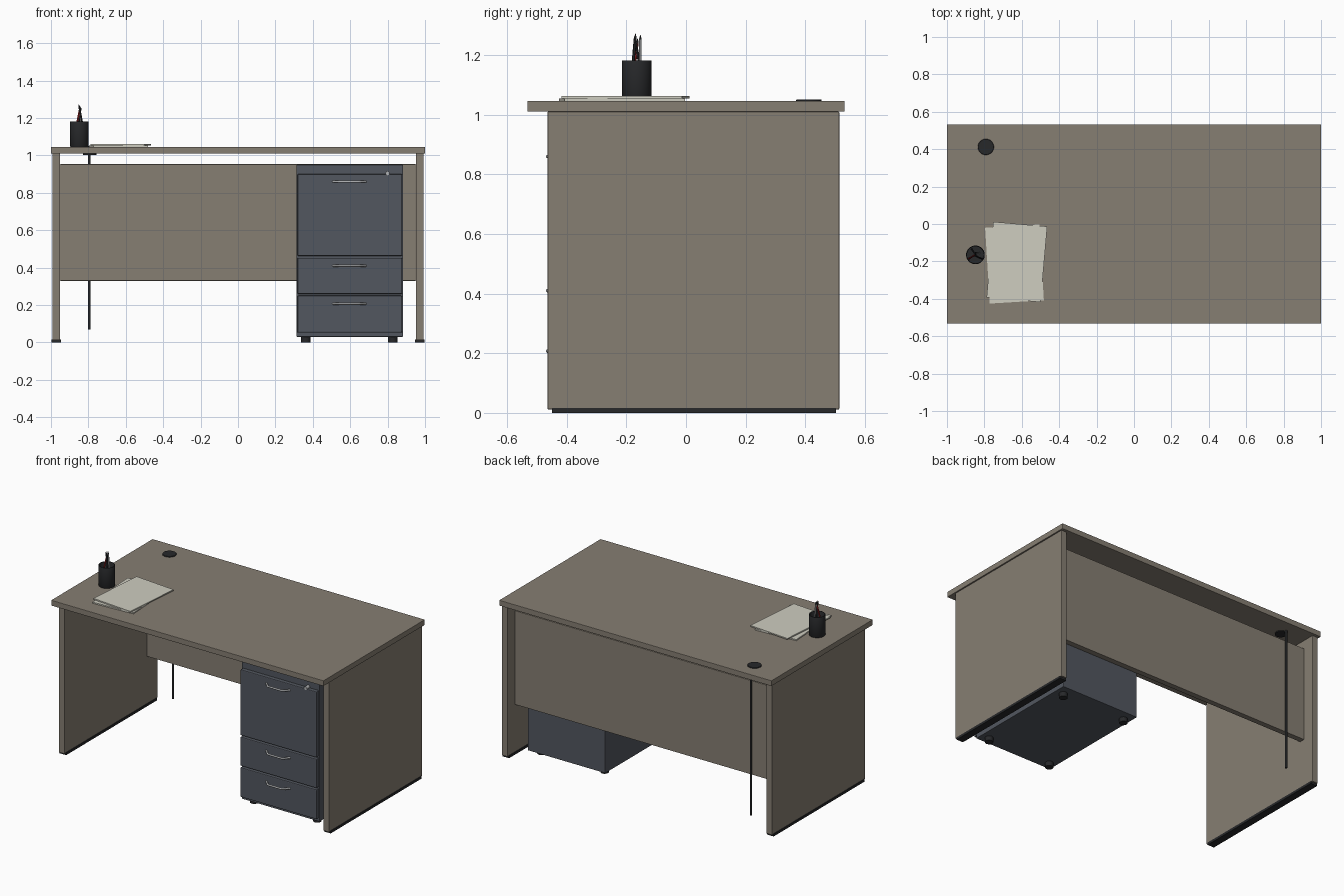
import bpy, bmesh
from math import radians
from mathutils import Vector

if "Cube" in bpy.data.objects:
    bpy.data.objects.remove(bpy.data.objects["Cube"])


def material(name, rgb):
    m = bpy.data.materials.new(name)
    m.diffuse_color = (*rgb, 1)
    m.use_nodes = True
    m.node_tree.nodes["Principled BSDF"].inputs["Base Color"].default_value = m.diffuse_color
    return m


WOOD = material("taupe_laminate", (0.24, 0.21, 0.17))
STEEL = material("slate_metal", (0.085, 0.095, 0.115))
BLACK = material("black_plastic", (0.02, 0.021, 0.023))
CHROME = material("brushed_metal", (0.45, 0.46, 0.47))
PAPER = material("paper_white", (0.62, 0.61, 0.53))
RED = material("pencil_red", (0.35, 0.02, 0.02))


def finish(bm, name, mat, smooth=False):
    bmesh.ops.recalc_face_normals(bm, faces=bm.faces)
    me = bpy.data.meshes.new(name)
    bm.to_mesh(me)
    bm.free()
    ob = bpy.data.objects.new(name, me)
    bpy.context.collection.objects.link(ob)
    me.materials.append(mat)
    if smooth:
        bpy.ops.object.select_all(action='DESELECT')
        ob.select_set(True)
        bpy.context.view_layer.objects.active = ob
        bpy.ops.object.shade_smooth_by_angle(angle=radians(35))
    return ob


def box(name, x, y, z, mat, bevel=0.0, turn=0.0):
    """Box from (min, max) ranges, optionally turned about its own z axis."""
    bm = bmesh.new()
    bmesh.ops.create_cube(bm, size=1)
    bmesh.ops.scale(bm, vec=(x[1] - x[0], y[1] - y[0], z[1] - z[0]), verts=bm.verts)
    ob = finish(bm, name, mat)
    ob.location = (sum(x) / 2, sum(y) / 2, sum(z) / 2)
    ob.rotation_euler.z = radians(turn)
    if bevel:
        b = ob.modifiers.new("edge", 'BEVEL')
        b.width, b.segments = bevel, 2
    return ob


def rod(name, a, b, r, mat, sides=24, r2=None):
    """Cylinder or cone between two points."""
    a, b = Vector(a), Vector(b)
    bm = bmesh.new()
    bmesh.ops.create_cone(bm, cap_ends=True, segments=sides, radius1=r,
                          radius2=r if r2 is None else r2, depth=(b - a).length)
    ob = finish(bm, name, mat, True)
    ob.location = (a + b) / 2
    ob.rotation_euler = (b - a).to_track_quat('Z', 'Y').to_euler()
    return ob


def lathe(name, profile, centre, mat, steps=40):
    bm = bmesh.new()
    vs = [bm.verts.new((r, 0, z)) for r, z in profile]
    es = [bm.edges.new(p) for p in zip(vs, vs[1:])]
    bmesh.ops.spin(bm, geom=vs + es, cent=(0, 0, 0), axis=(0, 0, 1),
                   angle=radians(360), steps=steps)
    bmesh.ops.remove_doubles(bm, verts=bm.verts, dist=1e-5)
    ob = finish(bm, name, mat, True)
    ob.location = centre
    return ob


# Desk carcass
box("desk_top", (-1, 1), (-0.532, 0.532), (1.01, 1.046), WOOD, 0.002)
for side, s in (("left", -1), ("right", 1)):
    box(side + "_side_panel", sorted((s * 0.951, s * 0.992)), (-0.464, 0.514), (0.012, 1.01), WOOD, 0.002)
    box(side + "_floor_strip", sorted((s * 0.947, s * 0.996)), (-0.45, 0.503), (0, 0.016), BLACK)
box("modesty_panel", (-0.951, 0.951), (0.4, 0.437), (0.33, 0.953), WOOD, 0.002)

# Drawer pedestal
box("pedestal_body", (0.313, 0.882), (-0.405, 0.4), (0.03, 0.951), STEEL, 0.003)
for i, (z0, z1, hz) in enumerate(((0.463, 0.9, 0.86), (0.26, 0.453, 0.41), (0.053, 0.25, 0.207)), 1):
    box(f"drawer_front_{i}", (0.318, 0.877), (-0.43, -0.4), (z0, z1), STEEL, 0.005)
    # Bow handle swept along a short path
    cu = bpy.data.curves.new(f"drawer_handle_{i}", 'CURVE')
    cu.dimensions = '3D'
    cu.bevel_depth, cu.bevel_resolution, cu.use_fill_caps = 0.006, 3, True
    path = ((0.508, -0.427), (0.538, -0.459), (0.548, -0.464),
            (0.644, -0.464), (0.654, -0.459), (0.684, -0.427))
    sp = cu.splines.new('POLY')
    sp.points.add(len(path) - 1)
    for p, (x, y) in zip(sp.points, path):
        p.co = (x, y, hz, 1)
    cu.materials.append(CHROME)
    bpy.context.collection.objects.link(bpy.data.objects.new(cu.name, cu))
rod("drawer_lock", (0.8, -0.4, 0.905), (0.8, -0.436, 0.905), 0.011, CHROME)
for fx in (0.363, 0.828):
    for fy in (-0.35, 0.335):
        rod("pedestal_foot", (fx, fy, 0), (fx, fy, 0.032), 0.025, BLACK)

# Cable grommet and hanging cable
lathe("cable_grommet", ((0, 1.003), (0.036, 1.003), (0.036, 1.046), (0.043, 1.046),
                        (0.043, 1.049), (0.041, 1.051), (0, 1.051)), (-0.792, 0.412, 0), BLACK)
rod("hanging_cable", (-0.796, 0.455, 0.07), (-0.796, 0.455, 1.01), 0.007, BLACK, 12)

# Loose papers
for name, cx, cy, z, turn in (("lower_papers", -0.639, -0.214, 1.046, 3.5),
                              ("upper_papers", -0.626, -0.203, 1.054, -5)):
    box(name, (cx - 0.145, cx + 0.145), (cy - 0.203, cy + 0.203), (z, z + 0.008), PAPER, 0, turn)

# Pencil cup and pencils
CX, CY = -0.848, -0.165
lathe("pencil_cup", ((0, 1.046), (0.048, 1.046), (0.05, 1.049), (0.05, 1.18), (0.049, 1.182),
                     (0.046, 1.182), (0.045, 1.18), (0.045, 1.06), (0, 1.06)), (CX, CY, 0), BLACK)
pencils = (((0.036, -0.022), (-0.003, -0.004), 1.272, BLACK),
           ((-0.034, -0.02), (0.003, 0.003), 1.255, RED),
           ((-0.02, 0.03), (0.008, -0.008), 1.262, BLACK),
           ((0.02, 0.01), (0.0, 0.012), 1.268, CHROME))
for i, (foot, tip, top, mat) in enumerate(pencils, 1):
    a = Vector((CX + foot[0], CY + foot[1], 1.062))
    b = Vector((CX + tip[0], CY + tip[1], top))
    neck = a.lerp(b, 0.92)
    rod(f"pencil_{i}_shaft", a, neck, 0.005, mat, 6)
    rod(f"pencil_{i}_point", neck, b, 0.005, BLACK, 6, 0.001)
